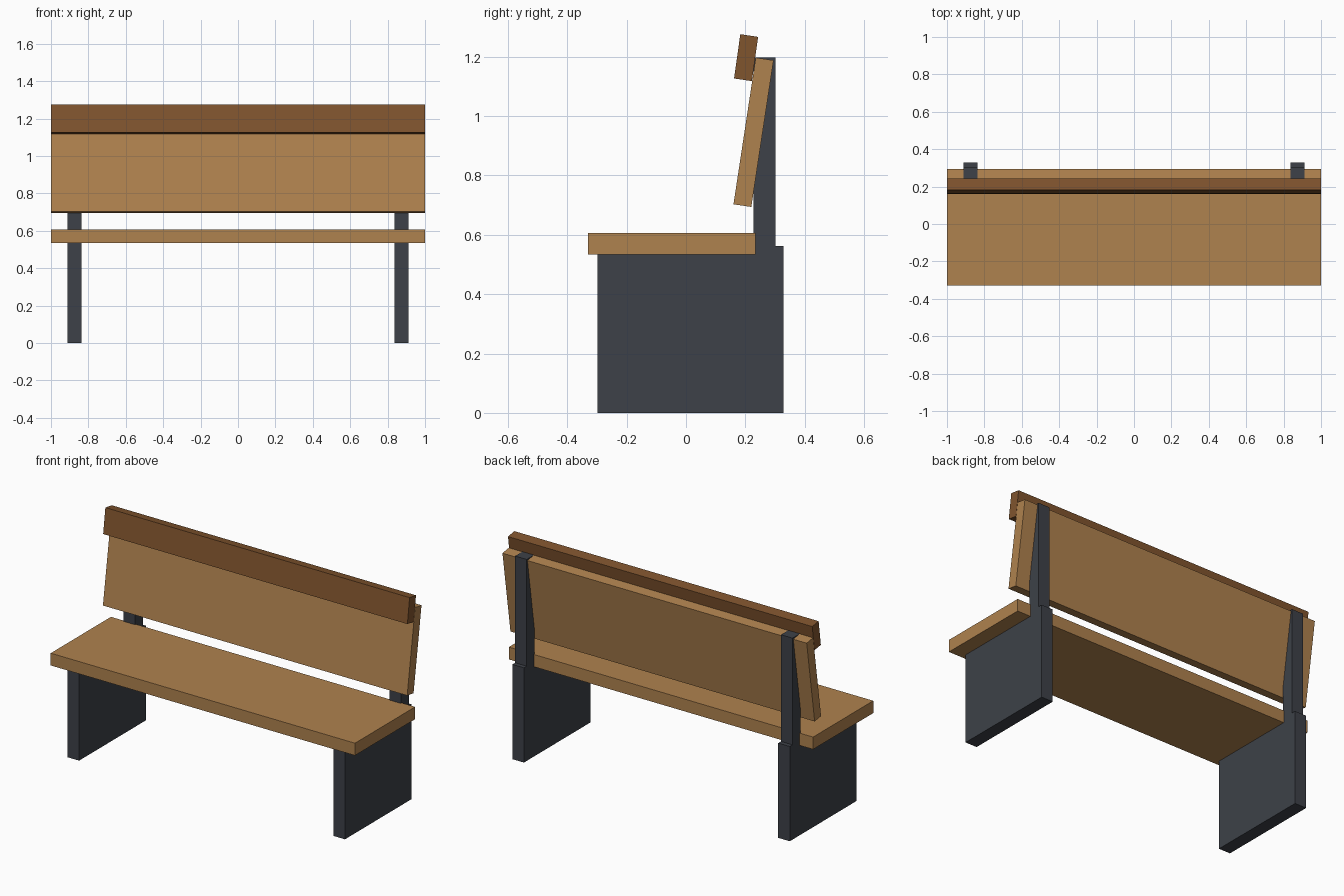
import bpy, bmesh

if "Cube" in bpy.data.objects:
    bpy.data.objects.remove(bpy.data.objects["Cube"])


def material(name, rgb):
    m = bpy.data.materials.new(name)
    m.diffuse_color = (*rgb, 1)
    m.use_nodes = True
    m.node_tree.nodes["Principled BSDF"].inputs["Base Color"].default_value = m.diffuse_color
    return m


light_wood = material("light_wood", (0.43, 0.223, 0.077))
dark_wood = material("dark_wood", (0.216, 0.089, 0.027))
metal = material("dark_grey", (0.047, 0.053, 0.065))


def extrude_x(name, profile, x0, x1, mat):
    """Sweep a (y, z) outline from x0 to x1."""
    bm = bmesh.new()
    face = bm.faces.new([bm.verts.new((x0, y, z)) for y, z in profile])
    res = bmesh.ops.extrude_face_region(bm, geom=[face])
    verts = [g for g in res["geom"] if isinstance(g, bmesh.types.BMVert)]
    bmesh.ops.translate(bm, verts=verts, vec=(x1 - x0, 0, 0))
    bmesh.ops.recalc_face_normals(bm, faces=bm.faces)
    mesh = bpy.data.meshes.new(name)
    bm.to_mesh(mesh)
    bm.free()
    mesh.materials.append(mat)
    obj = bpy.data.objects.new(name, mesh)
    bpy.context.collection.objects.link(obj)


def rect(y0, y1, z0, z1):
    return [(y0, z0), (y1, z0), (y1, z1), (y0, z1)]


# Full-width planks: flat seat, leaning backrest and top rail
extrude_x("seat", rect(-0.33, 0.235, 0.534, 0.607), -1, 1, light_wood)
extrude_x("backrest", [(0.16, 0.703), (0.22, 0.694), (0.295, 1.188), (0.235, 1.197)],
          -1, 1, light_wood)
extrude_x("top_rail", [(0.162, 1.127), (0.222, 1.118), (0.243, 1.267), (0.183, 1.276)],
          -1, 1, dark_wood)

# Side supports: leg panel with a raised rear step, and a back post on top
for side, x0 in (("left", -0.912), ("right", 0.836)):
    x1 = x0 + 0.076
    extrude_x(side + "_leg_panel",
              [(-0.298, 0), (0.328, 0), (0.328, 0.563), (0.227, 0.563),
               (0.227, 0.535), (-0.298, 0.535)], x0, x1, metal)
    extrude_x(side + "_back_post", rect(0.227, 0.302, 0.563, 1.197), x0, x1, metal)
